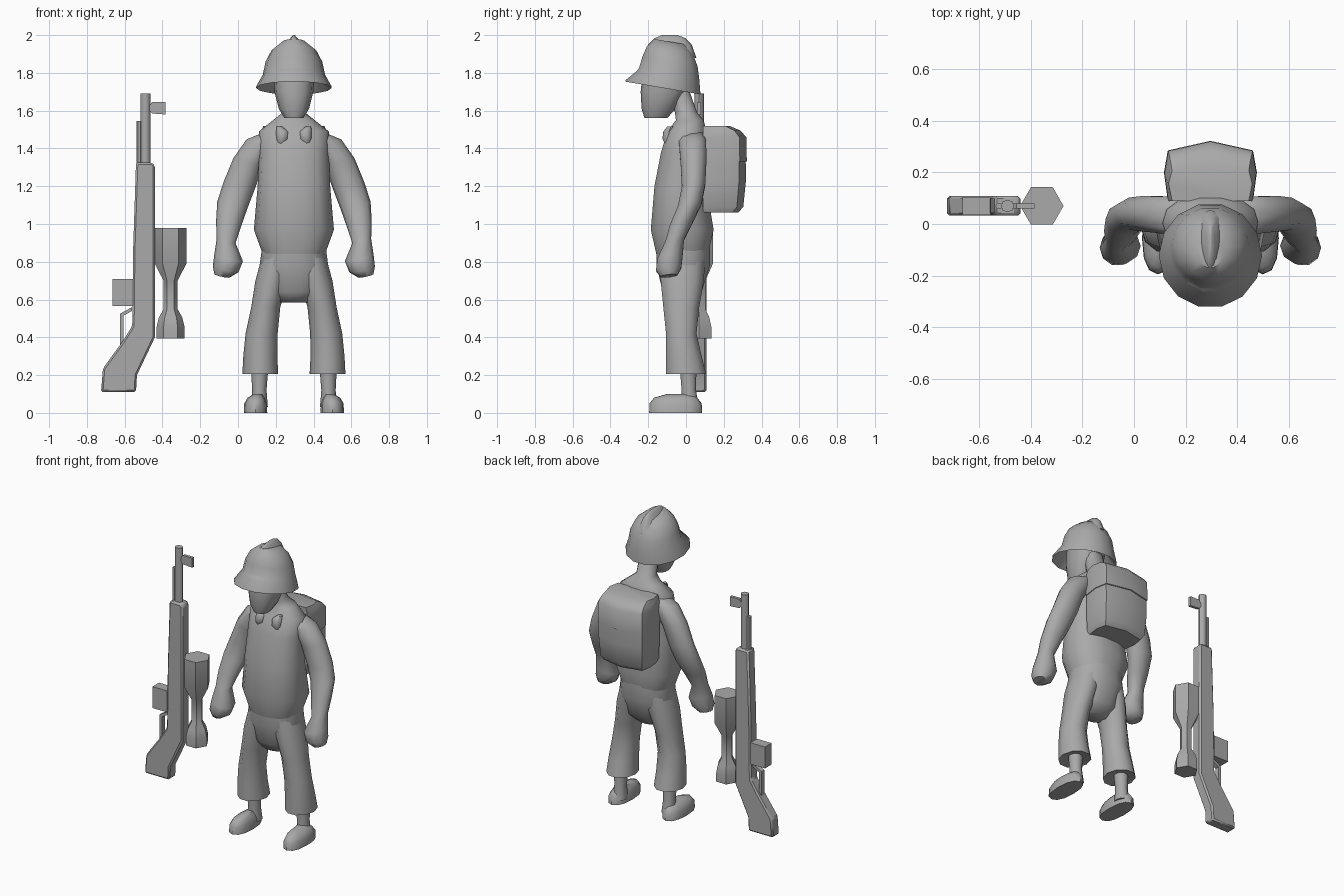
import bpy, bmesh, math

CX = 0.296   # centre line of the figure
GREY = bpy.data.materials.new("plain_grey")
GREY.diffuse_color = (0.4, 0.4, 0.4, 1)


def finish(name, bm, angle=45):
    bmesh.ops.recalc_face_normals(bm, faces=bm.faces)
    me = bpy.data.meshes.new(name)
    bm.to_mesh(me)
    bm.free()
    me.materials.append(GREY)
    ob = bpy.data.objects.new(name, me)
    bpy.context.collection.objects.link(ob)
    bpy.ops.object.select_all(action='DESELECT')
    ob.select_set(True)
    bpy.context.view_layer.objects.active = ob
    bpy.ops.object.shade_smooth_by_angle(angle=math.radians(angle))
    return ob


def skin(name, rings, angle=45):
    """Bridge equal-length rings of points and cap both ends."""
    bm = bmesh.new()
    vs = [[bm.verts.new(p) for p in r] for r in rings]
    n = len(vs[0])
    for a, b in zip(vs, vs[1:]):
        for i in range(n):
            j = (i + 1) % n
            bm.faces.new((a[i], a[j], b[j], b[i]))
    bm.faces.new(vs[0])
    bm.faces.new(vs[-1])
    return finish(name, bm, angle)


def loft(name, secs, n=12, kx=0, ky=0, mirror=False, angle=45, p=1.0):
    """Sections are (x, y, z, rx, ry); kx, ky tilt the rings; p < 1 is boxier."""
    def ring(s, side):
        x, y, z, rx, ry = s
        pts = []
        for i in range(n):
            t = 2 * math.pi * i / n
            c, d = math.cos(t), math.sin(t)
            dx = rx * math.copysign(abs(c) ** p, c)
            dy = ry * math.copysign(abs(d) ** p, d)
            px = x + dx
            pts.append((px if side > 0 else 2 * CX - px, y + dy, z + kx * dx + ky * dy))
        return pts
    if mirror:
        skin("right_" + name, [ring(s, 1) for s in secs], angle)
        skin("left_" + name, [ring(s, -1) for s in secs], angle)
    else:
        skin(name, [ring(s, 1) for s in secs], angle)


def prism(name, outline, y0, y1, bevel=0.0):
    """Front outline (x, z) extruded through depth."""
    ob = skin(name, [[(x, y, z) for x, z in outline] for y in (y0, y1)], 30)
    if bevel:
        m = ob.modifiers.new("bevel", 'BEVEL')
        m.width = bevel
        m.segments = 1
    return ob


def box(name, x0, x1, y0, y1, z0, z1):
    prism(name, [(x0, z0), (x1, z0), (x1, z1), (x0, z1)], y0, y1)


# Tunic and neck
loft("tunic", [
    (CX, -.02, .84, .165, .14), (CX, -.02, .97, .212, .17), (CX, -.03, 1.2, .192, .14),
    (CX, -.01, 1.38, .185, .125), (CX, .005, 1.49, .185, .105), (CX, .02, 1.55, .11, .075),
    (CX, .0, 1.59, .06, .06), (CX, -.04, 1.73, .06, .05)], 14, p=.85, angle=60)

# Head
loft("head", [
    (CX, -.16, 1.56, .05, .06), (CX, -.145, 1.61, .08, .09), (CX, -.12, 1.70, .103, .12),
    (CX, -.10, 1.80, .11, .13)], 12, p=.85)

# Helmet with hollow underside, flared brim and a crest
loft("helmet", [
    (CX, -.1, 1.85, .11, .12), (CX, -.12, 1.77, .155, .155), (CX, -.122, 1.72, .2, .203),
    (CX, -.122, 1.728, .2, .203), (CX, -.09, 1.79, .165, .165), (CX, -.085, 1.86, .15, .15),
    (CX, -.085, 1.92, .118, .125), (CX, -.085, 1.965, .06, .085)], 14, ky=-.17, angle=50)
loft("helmet_crest", [
    (CX, -.085, 1.88, .075, .14), (CX, -.085, 1.95, .045, .115),
    (CX, -.085, 1.985, .018, .08), (CX, -.085, 2.0, .004, .04)], 12, angle=60)

# Bow tie: two lobes on the chest
loft("bow_lobe", [
    (.225, -.09, 1.42, .015, .02), (.235, -.095, 1.45, .033, .03),
    (.235, -.09, 1.49, .033, .03), (.22, -.08, 1.515, .015, .02)], 8, mirror=True)

# Trousers
loft("trouser_seat", [
    (CX, -.03, .585, .08, .06), (CX, -.02, .64, .14, .105), (CX, -.015, .78, .182, .145),
    (CX, -.015, .90, .165, .145)], 14, p=.9, angle=60)
loft("trouser_leg", [
    (.215, -.015, .84, .085, .125), (.18, -.02, .70, .088, .12), (.147, -.025, .56, .077, .1),
    (.125, -.025, .42, .085, .085), (.118, -.012, .30, .09, .1), (.118, .0, .205, .095, .112),
    (.118, .0, .215, .06, .06)], 10, mirror=True, angle=50)

# Ankles and shoes
loft("ankle", [(.113, .02, .03, .045, .05), (.113, .015, .12, .038, .04),
               (.115, .01, .27, .048, .048)], 10, mirror=True)
loft("shoe", [(.093, -.055, 0, .062, .14), (.093, -.055, .05, .06, .138),
              (.096, -.055, .08, .045, .115), (.105, -.03, .1, .022, .07)], 12,
     p=.85, mirror=True)

# Arms with fists
loft("arm", [
    (.2, .02, 1.48, .05, .07), (.125, .035, 1.43, .08, .075), (.055, .04, 1.33, .08, .072),
    (.005, .04, 1.2, .083, .065), (-.03, .02, 1.1, .08, .065), (-.05, -.025, 1.0, .066, .062),
    (-.063, -.06, .91, .05, .052), (-.05, -.085, .82, .076, .07), (-.065, -.092, .76, .068, .07),
    (-.085, -.09, .725, .04, .045)], 10, kx=-.22, ky=.1, mirror=True, angle=55)

# Backpack, with a flap standing slightly proud of the bag
OUT = [(-.165, 0), (.165, 0), (.18, .11), (.165, .195), (0, .232), (-.165, .195), (-.18, .11)]
LEVELS = [(1.06, .85, .8), (1.09, .94, .92), (1.23, .98, .98), (1.33, .98, .975),
          (1.332, 1, 1), (1.46, .99, .99), (1.495, .95, .85), (1.52, .9, .6)]
skin("backpack", [[(CX + x * a, .09 + y * b, z) for x, y in OUT] for z, a, b in LEVELS], 40)

# Rifle: stock, barrels, sight, magazine and guard
prism("rifle_stock", [
    (-.725, .11), (-.54, .11), (-.535, .2), (-.44, .4), (-.44, 1.31), (-.455, 1.325),
    (-.54, 1.325), (-.555, .87), (-.56, .46), (-.61, .38), (-.715, .235)], .032, .108, .01)
loft("barrel", [(-.49, .07, 1.3, .026, .024), (-.49, .07, 1.69, .026, .024)], 8)
loft("gas_tube", [(-.523, .07, 1.3, .014, .014), (-.523, .07, 1.545, .014, .014)], 6)
prism("front_sight", [(-.47, 1.6), (-.455, 1.585), (-.385, 1.58), (-.385, 1.645),
                      (-.455, 1.645), (-.47, 1.625)], .06, .08)
box("magazine", -.665, -.555, .035, .105, .565, .71)
prism("trigger_guard", [(-.625, .36), (-.625, .525), (-.56, .56), (-.56, .54),
                        (-.606, .515), (-.606, .36)], .055, .085)

# Scope beside the rifle
loft("scope", [(-.357, .07, z, r, r) for z, r in [
    (.395, .074), (.455, .074), (.505, .062), (.55, .037), (.70, .037), (.79, .084), (.98, .084)]],
    6, angle=35)
